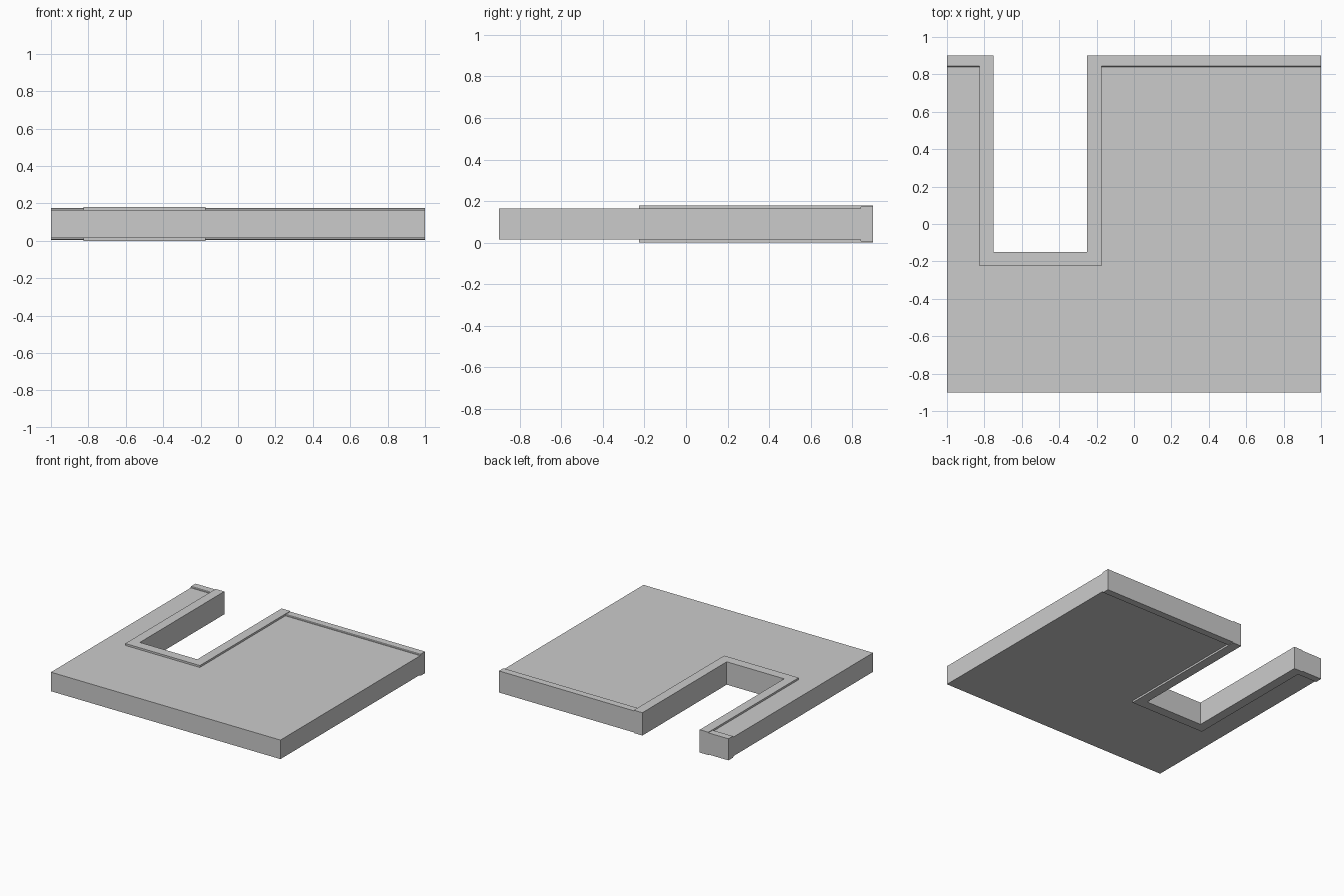
import bpy, bmesh

if "Cube" in bpy.data.objects:
    bpy.data.objects.remove(bpy.data.objects["Cube"])

MID = 0.09    # mid plane of the panel
HALF = 0.075  # half thickness of the wall


def prism(name, pts, place, a, b):
    """Extrude a closed 2D outline between a and b."""
    bm = bmesh.new()
    lo = [bm.verts.new(place(u, v, a)) for u, v in pts]
    hi = [bm.verts.new(place(u, v, b)) for u, v in pts]
    bm.faces.new(lo)
    bm.faces.new(hi)
    n = len(pts)
    for i in range(n):
        j = (i + 1) % n
        bm.faces.new((lo[i], lo[j], hi[j], hi[i]))
    bmesh.ops.recalc_face_normals(bm, faces=bm.faces)
    mesh = bpy.data.meshes.new(name)
    bm.to_mesh(mesh)
    bm.free()
    obj = bpy.data.objects.new(name, mesh)
    bpy.context.collection.objects.link(obj)
    return obj


def flat(u, v, w):
    return (u, v, w)


def along_x(u, v, w):
    return (w, u, v)


# Wall slab with doorway notch
prism("wall", [(-1, -0.9), (1, -0.9), (1, 0.9), (-0.25, 0.9),
               (-0.25, -0.15), (-0.75, -0.15), (-0.75, 0.9), (-1, 0.9)],
      flat, MID - HALF, MID + HALF)

frame = [(-0.825, 0.9), (-0.825, -0.225), (-0.175, -0.225), (-0.175, 0.9),
         (-0.25, 0.9), (-0.25, -0.15), (-0.75, -0.15), (-0.75, 0.9)]

for side, s in (("top", 1), ("bottom", -1)):
    face = MID + s * HALF
    # Door casing
    prism("door_trim_" + side, frame, flat, face, face + s * 0.015)
    # Skirting with a small chamfer, either side of the doorway
    profile = [(0.84, face), (0.84, face + s * 0.005),
               (0.845, face + s * 0.01), (0.9, face + s * 0.01), (0.9, face)]
    for part, a, b in (("short", -1, -0.825), ("long", -0.175, 1)):
        prism(f"skirting_{part}_{side}", profile, along_x, a, b)
